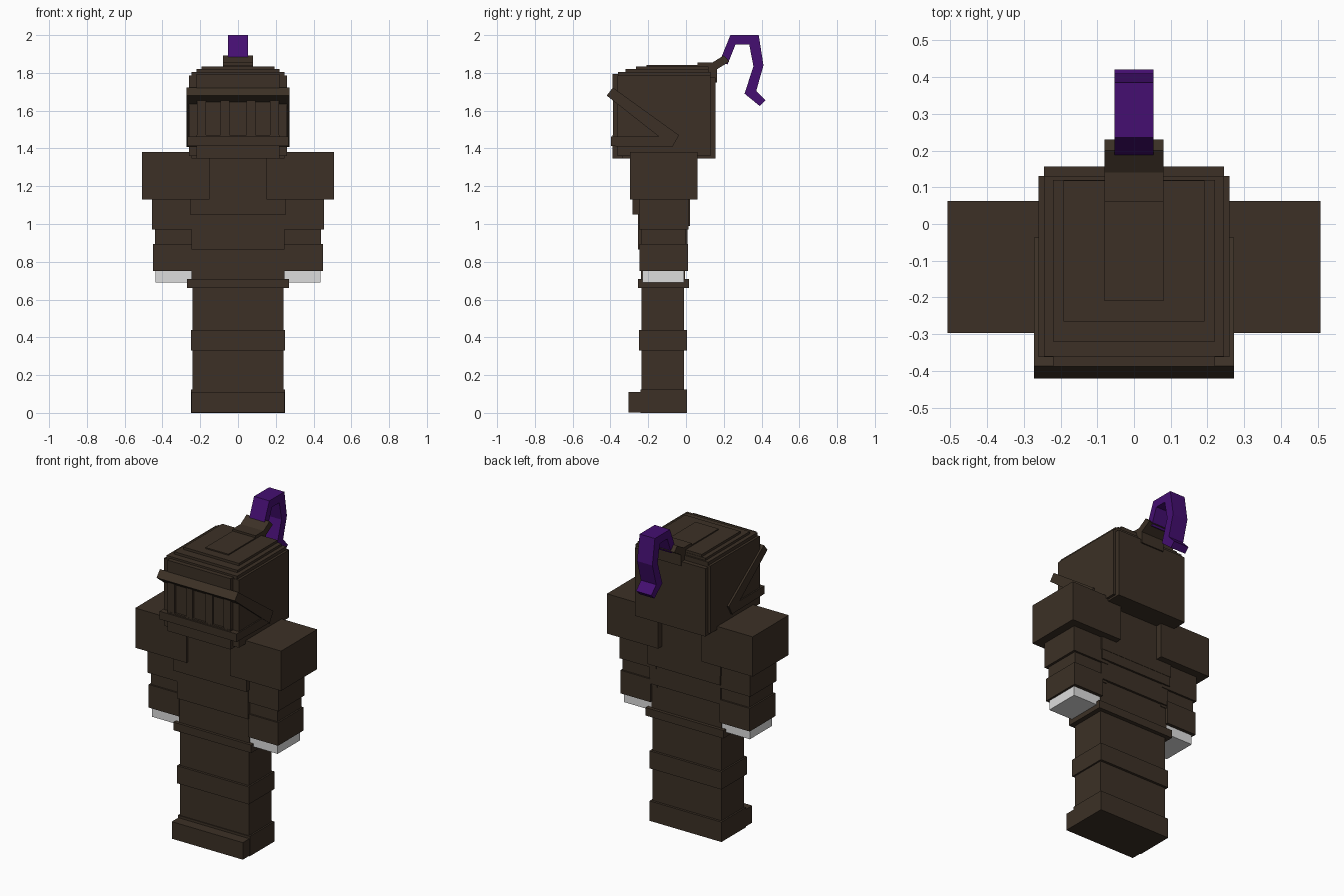
import bpy, bmesh
from mathutils import Vector

if "Cube" in bpy.data.objects:
    bpy.data.objects.remove(bpy.data.objects["Cube"])


def material(name, rgb):
    m = bpy.data.materials.new(name)
    m.diffuse_color = (*rgb, 1)
    m.use_nodes = True
    m.node_tree.nodes["Principled BSDF"].inputs["Base Color"].default_value = m.diffuse_color
    return m


BROWN = material("dark brown armour", (0.045, 0.030, 0.019))
PURPLE = material("purple plume", (0.058, 0.0045, 0.165))
WHITE = material("pale grey", (0.72, 0.72, 0.72))


def finish(name, bm, mat):
    bmesh.ops.recalc_face_normals(bm, faces=bm.faces)
    mesh = bpy.data.meshes.new(name)
    bm.to_mesh(mesh)
    bm.free()
    mesh.materials.append(mat)
    ob = bpy.data.objects.new(name, mesh)
    bpy.context.collection.objects.link(ob)
    return ob


def box(name, x, y, z, mat=BROWN):
    """Box from (min, max) ranges on each axis."""
    bm = bmesh.new()
    bmesh.ops.create_cube(bm, size=1)
    for v in bm.verts:
        v.co = Vector([(r[0] + r[1]) / 2 + c * (r[1] - r[0])
                       for c, r in zip(v.co, (x, y, z))])
    return finish(name, bm, mat)


def wide(name, half, y, z, mat=BROWN):
    return box(name, (-half, half), y, z, mat)


def pair(name, x, y, z, mat=BROWN):
    box(name + "_right", x, y, z, mat)
    box(name + "_left", (-x[1], -x[0]), y, z, mat)


def side_profile(name, half, pts, mat=BROWN):
    """Side outline in (y, z), extruded across x."""
    bm = bmesh.new()
    face = bm.faces.new([bm.verts.new((-half, y, z)) for y, z in pts])
    ext = bmesh.ops.extrude_face_region(bm, geom=[face])
    moved = [g for g in ext["geom"] if isinstance(g, bmesh.types.BMVert)]
    bmesh.ops.translate(bm, verts=moved, vec=(2 * half, 0, 0))
    return finish(name, bm, mat)


# Legs, knees and boots
pair("leg", (0, 0.24), (-0.235, -0.01), (0.05, 0.70))
pair("knee_band", (0, 0.25), (-0.25, 0.005), (0.33, 0.44))
pair("boot", (0, 0.25), (-0.24, 0.005), (0, 0.125))
pair("boot_toe", (0, 0.247), (-0.305, -0.2), (0.003, 0.11))

# Torso and belt
wide("belt", 0.27, (-0.255, 0.015), (0.66, 0.71))
wide("waist", 0.245, (-0.238, -0.005), (0.69, 0.9))
wide("midriff", 0.247, (-0.253, 0.008), (0.865, 1.1))
wide("chest", 0.255, (-0.282, 0.022), (1.05, 1.375))
wide("back_plate", 0.252, (-0.1, 0.02), (0.99, 1.1))

# Arms
pair("pauldron", (0.15, 0.507), (-0.296, 0.062), (1.13, 1.38))
pair("upper_arm", (0.2, 0.455), (-0.25, 0.012), (0.97, 1.15))
pair("elbow", (0.2, 0.44), (-0.235, 0.0), (0.85, 1.0))
pair("forearm", (0.24, 0.45), (-0.245, 0.01), (0.75, 0.895))
pair("hand", (0.24, 0.437), (-0.23, -0.01), (0.69, 0.76), WHITE)

# Helmet shell and stepped crown
wide("helmet_core", 0.26, (-0.362, 0.13), (1.36, 1.785))
wide("helmet_back", 0.245, (-0.34, 0.157), (1.348, 1.775))
wide("forehead_plate", 0.22, (-0.388, -0.3), (1.655, 1.793))
wide("chin_plate", 0.22, (-0.388, -0.3), (1.348, 1.47))
wide("crown_lower", 0.245, (-0.36, 0.13), (1.77, 1.805))
wide("crown_middle", 0.22, (-0.32, 0.12), (1.79, 1.82))
wide("crown_upper", 0.192, (-0.265, 0.118), (1.80, 1.835))

# Face grille
pair("grille_bar_outer", (0.17, 0.218), (-0.387, -0.3), (1.46, 1.67))
pair("grille_bar_inner", (0.045, 0.092), (-0.387, -0.3), (1.46, 1.67))
wide("grille_backing", 0.2, (-0.375, -0.3), (1.46, 1.67))

# Visor: slanted upper plate and level lower plate
side_profile("visor_upper", 0.272,
             [(-0.42, 1.68), (-0.387, 1.722), (-0.037, 1.47), (-0.073, 1.407)])
side_profile("visor_lower", 0.268,
             [(-0.397, 1.412), (-0.397, 1.462), (-0.09, 1.462), (-0.073, 1.407)])

# Plume holder and plume
wide("crest_plate", 0.08, (-0.21, 0.13), (1.81, 1.842))
side_profile("plume_holder", 0.08,
             [(0.06, 1.82), (0.06, 1.855), (0.14, 1.855), (0.20, 1.892),
              (0.23, 1.86), (0.165, 1.82), (0.165, 1.75), (0.12, 1.75)])
side_profile("plume", 0.053,
             [(0.178, 1.86), (0.235, 2.0), (0.385, 2.0), (0.41, 1.84),
              (0.372, 1.705), (0.42, 1.655), (0.39, 1.625), (0.31, 1.69),
              (0.357, 1.835), (0.335, 1.95), (0.262, 1.95), (0.22, 1.845)], PURPLE)
